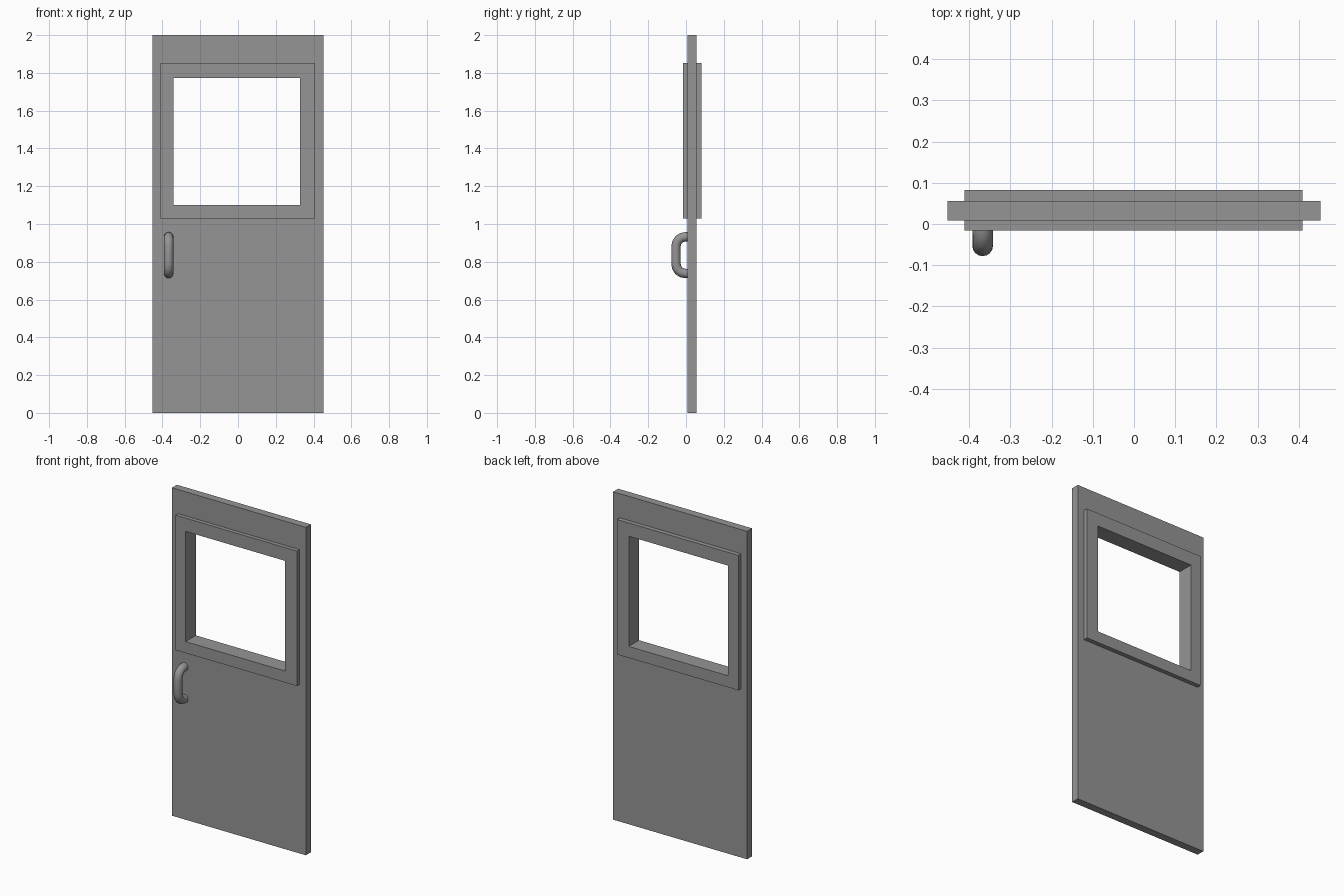
import bpy, bmesh, math
from mathutils import Vector

cube = bpy.data.objects.get("Cube")
if cube:
    bpy.data.objects.remove(cube, do_unlink=True)

# Single painted grey
grey = bpy.data.materials.new("door_grey")
grey.use_nodes = True
grey.diffuse_color = (0.3, 0.3, 0.3, 1)
grey.node_tree.nodes["Principled BSDF"].inputs["Base Color"].default_value = grey.diffuse_color


def finish(bm, name):
    bmesh.ops.recalc_face_normals(bm, faces=bm.faces)
    mesh = bpy.data.meshes.new(name)
    bm.to_mesh(mesh)
    bm.free()
    mesh.materials.append(grey)
    obj = bpy.data.objects.new(name, mesh)
    bpy.context.collection.objects.link(obj)
    return obj


def pierced_panel(name, outer, hole, y0, y1):
    """Slab with a rectangular opening; rectangles are (x0, x1, z0, z1)."""
    bm = bmesh.new()

    def ring(r, y):
        x0, x1, z0, z1 = r
        return [bm.verts.new((x, y, z)) for x, z in
                ((x0, z0), (x1, z0), (x1, z1), (x0, z1))]

    rings = [ring(outer, y0), ring(outer, y1), ring(hole, y1), ring(hole, y0)]
    for a, b in zip(rings, rings[1:] + rings[:1]):
        for i in range(4):
            j = (i + 1) % 4
            bm.faces.new((a[i], a[j], b[j], b[i]))
    return finish(bm, name)


# Door leaf, its opening hidden inside the window frame
opening = (-0.342, 0.328, 1.10, 1.772)
leaf_hole = (-0.36, 0.346, 1.08, 1.79)
pierced_panel("door_leaf", (-0.452, 0.452, 0, 2), leaf_hole, 0.008, 0.056)

# Window frame standing proud on both faces
pierced_panel("window_frame", (-0.411, 0.408, 1.03, 1.853), opening, -0.016, 0.083)

# Pull handle: round bar swept along a path with rounded bends
handle_x, low, high = -0.367, 0.738, 0.932
front, bend, radius, sides, steps = -0.053, 0.05, 0.025, 16, 4
path = [(0.015, low)]
for centre, start in ((low + bend, -90), (high - bend, -180)):
    for k in range(steps + 1):
        a = math.radians(start - 90 * k / steps)
        path.append((front + bend + bend * math.cos(a), centre + bend * math.sin(a)))
path.append((0.015, high))
points = [Vector((handle_x, y, z)) for y, z in path]

bm = bmesh.new()
rings = []
for i, p in enumerate(points):
    before, after = points[max(i - 1, 0)], points[min(i + 1, len(points) - 1)]
    across = (after - before).normalized().cross(Vector((1, 0, 0)))
    rings.append([bm.verts.new(p + radius * (math.cos(t) * Vector((1, 0, 0)) + math.sin(t) * across))
                  for t in (math.tau * s / sides for s in range(sides))])
for a, b in zip(rings, rings[1:]):
    for s in range(sides):
        n = (s + 1) % sides
        bm.faces.new((a[s], a[n], b[n], b[s]))
for end in (rings[0], rings[-1]):
    bm.faces.new(end)
handle = finish(bm, "pull_handle")
bpy.ops.object.select_all(action='DESELECT')
handle.select_set(True)
bpy.context.view_layer.objects.active = handle
bpy.ops.object.shade_smooth_by_angle(angle=math.radians(40))
